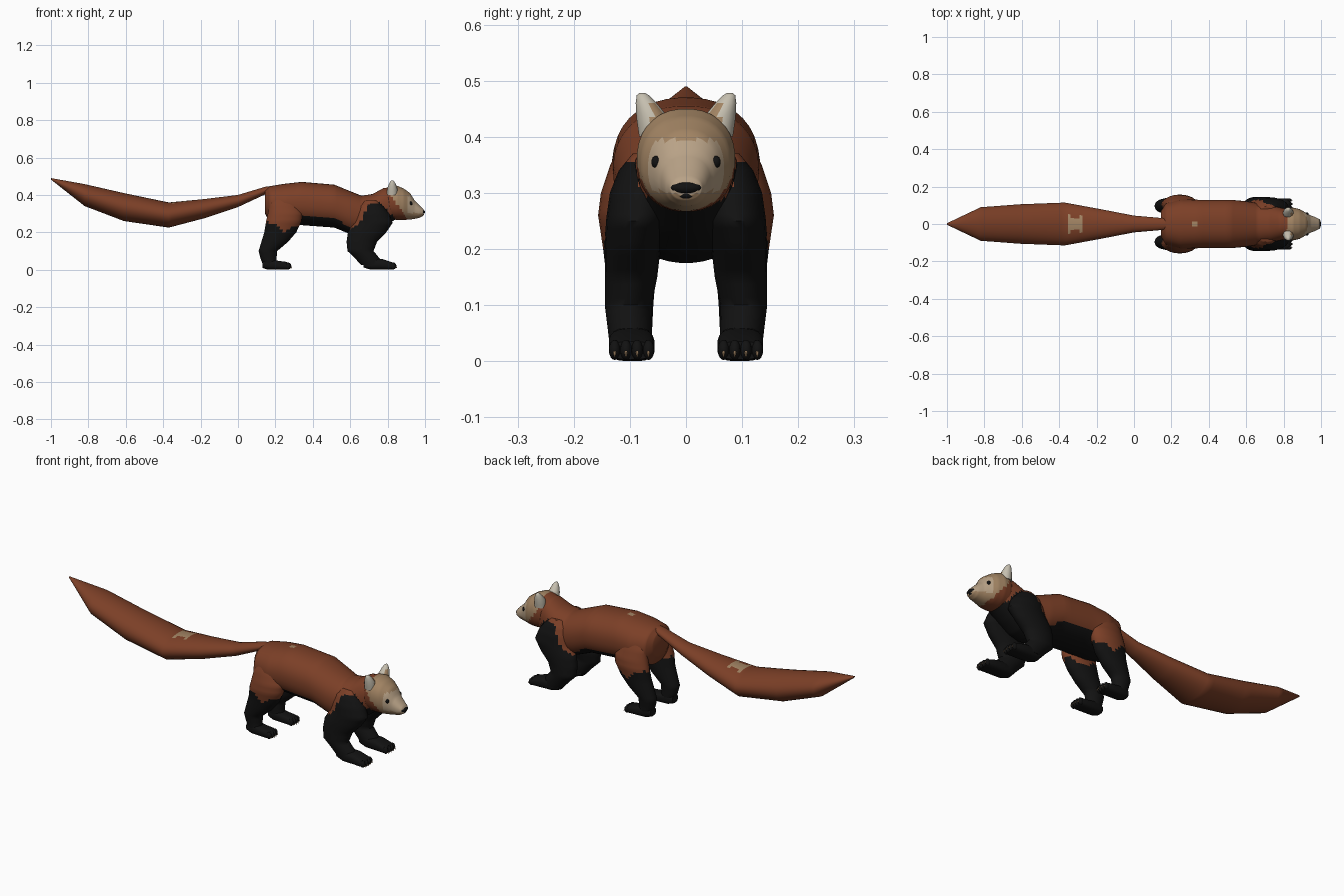
import bpy, bmesh, math, random
from mathutils import Matrix, Vector

random.seed(4)
cube = bpy.data.objects.get("Cube")
if cube:
    bpy.data.objects.remove(cube, do_unlink=True)


def make_material(name, rgb):
    mat = bpy.data.materials.new(name)
    mat.use_nodes = True
    mat.diffuse_color = (*rgb, 1)
    bsdf = next(n for n in mat.node_tree.nodes if n.type == 'BSDF_PRINCIPLED')
    bsdf.inputs["Base Color"].default_value = (*rgb, 1)
    bsdf.inputs["Roughness"].default_value = 0.9
    return mat


RUST, BLACK, TAN, PALE, CREAM = range(5)
MATERIALS = [
    make_material("rust fur", (0.20, 0.05, 0.02)),
    make_material("black fur", (0.006, 0.006, 0.006)),
    make_material("tan fur", (0.36, 0.23, 0.125)),
    make_material("pale muzzle fur", (0.48, 0.36, 0.24)),
    make_material("cream ear fur", (0.56, 0.52, 0.43)),
]


def finish(name, bm, rule, mirror=False, angle=50):
    """Colour faces by rule(centre, normal) and make the object."""
    bmesh.ops.recalc_face_normals(bm, faces=bm.faces)
    for f in bm.faces:
        f.material_index = rule(f.calc_center_median(), f.normal)
    mesh = bpy.data.meshes.new(name)
    bm.to_mesh(mesh)
    bm.free()
    for mat in MATERIALS:
        mesh.materials.append(mat)
    mesh.shade_smooth()
    mesh.set_sharp_from_angle(angle=math.radians(angle))
    obj = bpy.data.objects.new(name, mesh)
    bpy.context.collection.objects.link(obj)
    if mirror:
        mod = obj.modifiers.new("Mirror", 'MIRROR')
        mod.use_axis = (False, True, False)
        mod.use_mirror_merge = False
    return obj


def loft(bm, stations, axis, sides=24, steps=1, power=1.0):
    """Skin rounded rings; each station is x, y, z and two radii."""
    rows = []
    for a, b in zip(stations, stations[1:]):
        for i in range(steps):
            rows.append([p + (q - p) * i / steps for p, q in zip(a, b)])
    rows.append(stations[-1])
    rings = []
    for x, y, z, ra, rb in rows:
        ring = []
        for i in range(sides):
            t = math.tau * (i + 0.5) / sides
            c = math.copysign(abs(math.cos(t)) ** power, math.cos(t)) * ra
            s = math.copysign(abs(math.sin(t)) ** power, math.sin(t)) * rb
            co = (x, y + c, z + s) if axis == 'X' else (x + c, y + s, z)
            ring.append(bm.verts.new(co))
        rings.append(ring)
    for r, q in zip(rings, rings[1:]):
        for i in range(sides):
            j = (i + 1) % sides
            bm.faces.new((r[i], r[j], q[j], q[i]))
    bm.faces.new(rings[0])
    bm.faces.new(rings[-1])


def spans(rows, y=0):
    """Turn rows of x, top, bottom, half width into stations."""
    return [(x, y, (top + bot) / 2, w, (top - bot) / 2) for x, top, bot, w in rows]


def ball(bm, centre, size, segments=12):
    bmesh.ops.create_uvsphere(bm, u_segments=segments, v_segments=8, radius=1,
                              matrix=Matrix.Translation(centre) @ Matrix.Diagonal((*size, 1)))


# Height below which the coat is black, along the body
FUR_LINE = [(0, .25), (.15, .25), (.21, .24), (.24, .205), (.33, .24), (.4, .2),
            (.58, .21), (.65, .245), (.7, .35), (.76, .36), (.82, .29), (1, .26)]


def coat(c, n):
    for (x0, z0), (x1, z1) in zip(FUR_LINE, FUR_LINE[1:]):
        if x0 <= c.x < x1:
            line = z0 + (z1 - z0) * (c.x - x0) / (x1 - x0)
            if c.z < line + random.uniform(-.006, .006):
                return BLACK
    if n.z < -0.6 and c.z < .3:
        return BLACK
    if abs(c.x - .33) < .02 and abs(c.y) < .02 and c.z > .45:
        return TAN
    return RUST


def plain(index):
    return lambda c, n: index


# Torso, from rump to neck
bm = bmesh.new()
loft(bm, spans([(.145, .425, .30, .07), (.17, .447, .25, .11), (.25, .46, .235, .132),
                (.34, .47, .238, .13), (.515, .455, .225, .13), (.6, .42, .19, .122),
                (.66, .396, .175, .112), (.72, .405, .19, .104), (.78, .438, .225, .088),
                (.84, .44, .268, .075)]), 'X', sides=40, steps=6, power=.9)
finish("torso", bm, coat)


# Tail, thick in the middle and pointed at the end
def tail_fur(c, n):
    dx = abs(c.x + .315)
    return TAN if n.z > .5 and dx < .036 and abs(c.y) < .025 + dx * .8 else RUST


bm = bmesh.new()
loft(bm, spans([(-1, .49, .482, .004), (-.82, .458, .34, .09), (-.61, .41, .26, .106),
                (-.37, .36, .225, .115), (-.18, .378, .275, .08), (0, .4, .335, .045),
                (.15, .445, .405, .032), (.22, .45, .41, .03)]),
     'X', sides=32, steps=12)
finish("tail", bm, tail_fur)

# Legs, from shoulder or thigh down to the ankle
bm = bmesh.new()
loft(bm, [(.71, .08, .37, .03, .015), (.712, .08, .34, .065, .04), (.718, .08, .3, .09, .056),
          (.722, .088, .25, .105, .055), (.69, .095, .2, .103, .05), (.662, .098, .15, .082, .047),
          (.655, .103, .1, .07, .042), (.692, .1, .06, .066, .04), (.72, .098, .025, .062, .038)],
     'Z', sides=28, steps=4)
finish("front_legs", bm, coat, mirror=True)

bm = bmesh.new()
loft(bm, [(.24, .1, .39, .04, .015), (.245, .1, .35, .075, .035), (.252, .102, .3, .093, .05),
          (.245, .105, .26, .095, .052), (.226, .1, .2, .086, .048), (.197, .098, .15, .072, .044),
          (.16, .096, .1, .05, .038), (.163, .094, .06, .043, .034), (.172, .093, .02, .036, .032)],
     'Z', sides=28, steps=4)
finish("hind_legs", bm, coat, mirror=True)

# Paws with toes and claws
FRONT_PAW = [(.67, .05, .012, .028), (.71, .062, 0, .038), (.77, .058, 0, .041),
             (.815, .043, 0, .041), (.835, .035, .003, .037)]
HIND_PAW = [(.13, .05, .01, .024), (.16, .06, 0, .033), (.22, .047, 0, .035),
            (.255, .043, 0, .036), (.273, .034, .004, .032)]
for name, rows, y in (("front", FRONT_PAW, .097), ("hind", HIND_PAW, .093)):
    tip, half = rows[-1][0], rows[-1][3]
    bm = bmesh.new()
    loft(bm, spans(rows, y), 'X', sides=20, power=.7)
    claws = bmesh.new()
    for k in (-1.5, -.5, .5, 1.5):
        ty = y + k * half * .54
        tx = tip - abs(k) * .004
        ball(bm, (tx, ty, .02), (.014, .0105, .018))
        bmesh.ops.create_cone(claws, cap_ends=True, segments=6, radius1=.006, radius2=.001,
                              depth=.026, matrix=Matrix.Translation((tx + .01, ty, .018))
                              @ Matrix.Rotation(math.radians(140), 4, 'Y'))
    finish(name + "_paws", bm, plain(BLACK), mirror=True)
    finish(name + "_claws", claws, plain(TAN), mirror=True)


# Head, with a tan face and rust cheeks
def face_fur(c, n):
    edge = .82 + max(0, .39 - c.z) * .75 + random.uniform(-.004, .004)
    if c.x < edge:
        return RUST
    if c.z < .395 and c.x > .905 and n.z > -.3:
        return PALE
    return TAN


bm = bmesh.new()
loft(bm, spans([(.77, .43, .29, .06), (.815, .447, .27, .085), (.85, .45, .266, .088),
                (.885, .435, .266, .08), (.92, .41, .268, .06), (.945, .37, .272, .046),
                (.97, .345, .277, .037), (.988, .328, .287, .028), (.993, .32, .295, .02)]),
     'X', sides=32, steps=5, power=.9)
finish("head", bm, face_fur)

# Ears with a tan hollow at the front
bm = bmesh.new()
loft(bm, [(.825, .056, .4, .03, .028), (.825, .06, .435, .027, .029),
          (.825, .071, .46, .018, .019), (.825, .077, .474, .009, .011),
          (.825, .078, .478, .004, .005)], 'Z', sides=16, steps=2)
finish("ears", bm, lambda c, n: TAN if n.x > .5 and c.y < .062 and c.z < .455 else CREAM,
       mirror=True)

# Eyes, nose and mouth
bm = bmesh.new()
ball(bm, (.924, .053, .355), (.009, .009, .011))
finish("eyes", bm, plain(BLACK), mirror=True)

bm = bmesh.new()
ball(bm, (.984, 0, .309), (.016, .029, .012), 16)
ball(bm, (.983, 0, .296), (.011, .02, .008), 16)
finish("nose", bm, plain(BLACK))
